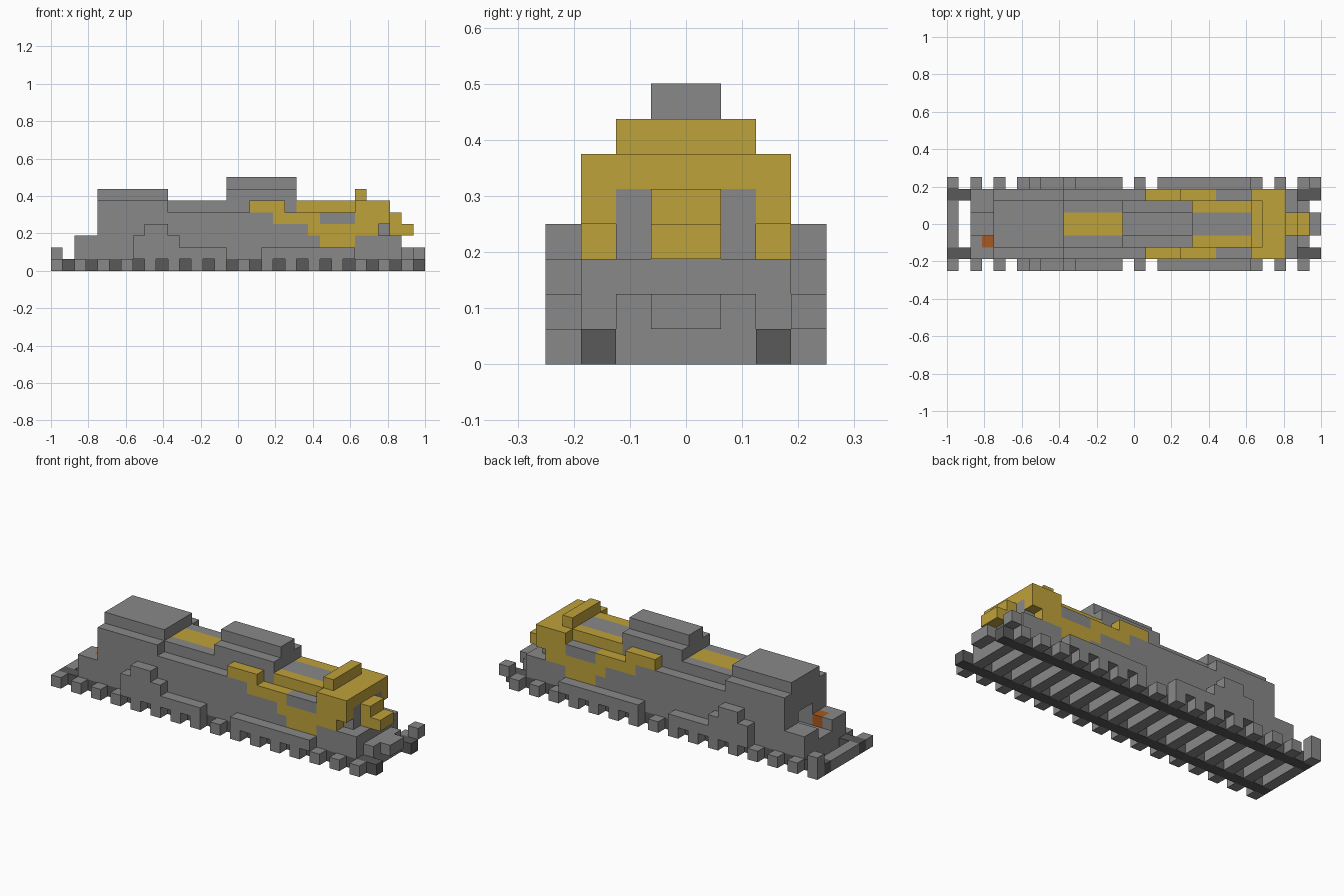
import bpy
import bmesh
from mathutils import Vector

cube = bpy.data.objects.get("Cube")
if cube:
    bpy.data.objects.remove(cube, do_unlink=True)

UNIT = 1 / 16  # edge of one block


def material(name, red, green, blue):
    mat = bpy.data.materials.new(name)
    mat.use_nodes = True
    colour = (red, green, blue, 1)
    mat.diffuse_color = colour
    mat.node_tree.nodes["Principled BSDF"].inputs["Base Color"].default_value = colour
    return mat


GREY = material("body_grey", .246, .246, .246)
DARK = material("rail_dark_grey", .1, .1, .1)
GOLD = material("panel_gold", .52, .36, .042)
ORANGE = material("lamp_orange", .39, .1, .014)


def build(name, mat, boxes):
    """Join axis-aligned boxes (x, y, z ranges in blocks) into one object."""
    bm = bmesh.new()
    for xs, ys, zs in boxes:
        low, high = (Vector(corner) * UNIT for corner in zip(xs, ys, zs))
        made = bmesh.ops.create_cube(bm, size=1)["verts"]
        bmesh.ops.scale(bm, vec=high - low, verts=made)
        bmesh.ops.translate(bm, vec=(low + high) / 2, verts=made)
    mesh = bpy.data.meshes.new(name)
    bm.to_mesh(mesh)
    bm.free()
    mesh.materials.append(mat)
    obj = bpy.data.objects.new(name, mesh)
    bpy.context.collection.objects.link(obj)
    return obj


def centred(name, mat, xs, half_width, zs):
    return build(name, mat, [(xs, (-half_width, half_width), zs)])


def paired(name, mat, xs, ys, zs):
    near, far = ys
    return build(name, mat, [(xs, (near, far), zs), (xs, (-far, -near), zs)])


def layer(name, bottom, start, runs):
    """Full-width body course made of consecutive coloured runs."""
    for number, (end, mat) in enumerate(runs):
        centred(f"{name}_{number}", mat, (start, end), 3, (bottom, bottom + 1))
        start = end


# Track: rails pass between the separate pieces of each tie
paired("rail", DARK, (-16, 16), (2, 3), (0, 1))
ties = []
for x in range(-16, 16, 2):
    for ys in ((-4, -3), (-2, 2), (3, 4)):
        ties.append(((x, x + 1), ys, (0, 1)))
build("track_ties", GREY, ties)
build("rear_track_post", GREY, [((-16, -15), (3, 4), (1, 2))])
build("front_track_post", GREY, [((15, 16), (3, 4), (1, 2))])

# Undercarriage, coupler and running boards
centred("deck", GREY, (-14, 14), 3, (1, 2))
centred("pilot", GREY, (14, 15), 2, (1, 2))
centred("coupler", GREY, (15, 16), 1, (1, 2))
paired("rear_running_board", GREY, (-9, -1), (3, 4), (1, 2))
paired("front_running_board", GREY, (2, 10), (3, 4), (1, 2))
paired("side_box_lower", GREY, (-9, -5), (3, 4), (2, 3))
paired("side_box_upper", GREY, (-8, -6), (3, 4), (3, 4))

# Rear platform, lamp and doorway
paired("platform_outer_wall", GREY, (-14, -12), (2, 3), (2, 3))
build("platform_inner_wall", GREY, [
    ((-14, -12), (1, 2), (2, 3)),
    ((-14, -13), (-2, -1), (2, 3)),
])
build("rear_lamp", ORANGE, [((-13, -12), (-2, -1), (2, 3))])
paired("doorway_wall", GREY, (-12, -10), (1, 3), (2, 4))

# Body courses with painted panels and side windows
layer("lower_body", 2, -10, [(7, GREY), (10, GOLD), (14, GREY)])
layer("middle_body", 3, -10, [(6, GREY), (12, GOLD)])
layer("upper_body", 4, -12, [(3, GREY), (7, GOLD), (10, GREY), (12, GOLD)])
centred("front_window", GREY, (12, 13), 2, (3, 5))
paired("front_window_post", GOLD, (12, 13), (2, 3), (4, 5))
centred("nose", GOLD, (13, 14), 1, (3, 5))
centred("nose_tip", GOLD, (14, 15), 1, (3, 4))

# Roof
centred("rear_cab_top", GREY, (-12, -6), 3, (5, 6))
centred("rear_cab_roof", GREY, (-12, -6), 2, (6, 7))
paired("hood_edge", GREY, (-6, -1), (1, 2), (5, 6))
centred("hood_strip", GOLD, (-6, -1), 1, (5, 6))
centred("stack_base", GREY, (-1, 5), 2, (5, 7))
centred("stack_top", GREY, (-1, 5), 1, (7, 8))
paired("shoulder_panel", GOLD, (1, 4), (2, 3), (5, 6))
paired("front_roof_edge", GOLD, (5, 10), (1, 2), (5, 6))
centred("front_roof_strip", GREY, (5, 10), 1, (5, 6))
centred("front_cab_roof", GOLD, (10, 13), 3, (5, 6))
centred("roof_ridge", GOLD, (10, 11), 2, (6, 7))
